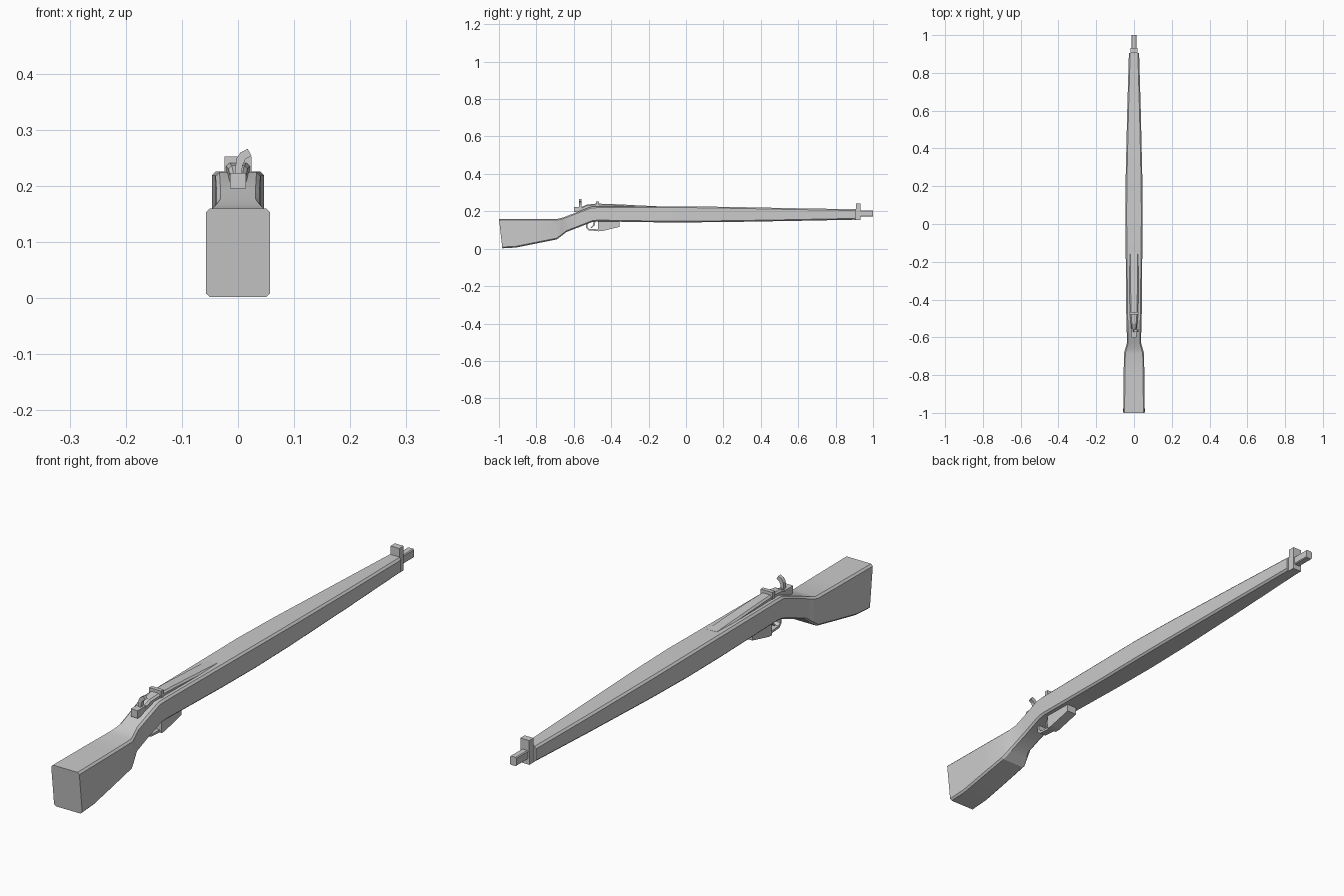
import bpy, bmesh
from math import radians


def finish(bm, name, smooth=False):
    bmesh.ops.recalc_face_normals(bm, faces=bm.faces)
    me = bpy.data.meshes.new(name)
    bm.to_mesh(me)
    bm.free()
    ob = bpy.data.objects.new(name, me)
    bpy.context.collection.objects.link(ob)
    if smooth:
        bpy.ops.object.select_all(action='DESELECT')
        ob.select_set(True)
        bpy.context.view_layer.objects.active = ob
        bpy.ops.object.shade_smooth_by_angle(angle=radians(25))
    return ob


def loft(name, sections, chamfer, smooth=False):
    """Chamfered boxes along y; section = (y_top, y_bottom, z_bottom, z_top, half_width)."""
    bm = bmesh.new()
    rings = []
    for yt, yb, z0, z1, w in sections:
        c = chamfer
        pts = [(-w + c, z0), (w - c, z0), (w, z0 + c), (w, z1 - c),
               (w - c, z1), (-w + c, z1), (-w, z1 - c), (-w, z0 + c)]
        rings.append([bm.verts.new((x, yb + (yt - yb) * (z - z0) / (z1 - z0), z))
                      for x, z in pts])
    for a, b in zip(rings, rings[1:]):
        for i in range(8):
            j = (i + 1) % 8
            bm.faces.new((a[i], a[j], b[j], b[i]))
    bm.faces.new(rings[0])
    bm.faces.new(rings[-1])
    return finish(bm, name, smooth)


def prism(name, pts, lo, hi, axis='x'):
    """Extrude a closed outline: (y, z) along x, or (x, z) along y."""
    bm = bmesh.new()
    place = (lambda p, d: (d, *p)) if axis == 'x' else (lambda p, d: (p[0], d, p[1]))
    a = [bm.verts.new(place(p, lo)) for p in pts]
    b = [bm.verts.new(place(p, hi)) for p in pts]
    for i in range(len(pts)):
        j = (i + 1) % len(pts)
        bm.faces.new((a[i], a[j], b[j], b[i]))
    bm.faces.new(a)
    bm.faces.new(b)
    return finish(bm, name)


def box(name, x, y0, y1, z0, z1):
    return prism(name, [(y0, z0), (y1, z0), (y1, z1), (y0, z1)], -x, x)


# wooden stock from butt to fore-end
loft("stock", [
    (-1.0, -0.982, 0.002, 0.160, 0.057),
    (-0.91, -0.91, 0.006, 0.160, 0.056),
    (-0.80, -0.80, 0.028, 0.160, 0.055),
    (-0.685, -0.69, 0.050, 0.160, 0.053),
    (-0.66, -0.665, 0.069, 0.166, 0.046),
    (-0.63, -0.64, 0.089, 0.177, 0.038),
    (-0.59, -0.58, 0.112, 0.193, 0.038),
    (-0.51, -0.50, 0.143, 0.224, 0.040),
    (-0.48, -0.47, 0.146, 0.226, 0.041),
    (-0.15, -0.15, 0.141, 0.226, 0.044),
    (0.05, 0.05, 0.141, 0.226, 0.046),
    (0.25, 0.25, 0.143, 0.223, 0.044),
    (0.60, 0.60, 0.149, 0.216, 0.036),
    (0.905, 0.905, 0.155, 0.211, 0.027)], 0.007, True)

# receiver wedge sunk in the stock
loft("receiver", [
    (-0.56, -0.56, 0.185, 0.222, 0.014),
    (-0.53, -0.53, 0.195, 0.236, 0.017),
    (-0.48, -0.48, 0.20, 0.241, 0.021),
    (-0.40, -0.40, 0.20, 0.239, 0.023),
    (-0.15, -0.15, 0.20, 0.2265, 0.025)], 0.006)
box("rear_sight", 0.024, -0.48, -0.465, 0.225, 0.252)
box("bolt_block", 0.014, -0.60, -0.53, 0.195, 0.223)

# curved bolt lever
prism("bolt_lever", [(-0.006, 0.218), (0.006, 0.218), (0.008, 0.236), (0.013, 0.247),
                     (0.024, 0.254), (0.017, 0.266), (0.004, 0.259), (-0.003, 0.248)],
      -0.572, -0.558, 'y')

# front sight, band and muzzle
box("front_band", 0.018, 0.90, 0.932, 0.153, 0.211)
box("front_sight", 0.018, 0.908, 0.933, 0.20, 0.242)
loft("muzzle", [(0.90, 0.90, 0.172, 0.204, 0.013),
                (1.0, 1.0, 0.172, 0.204, 0.013)], 0.003)

# magazine, trigger guard and trigger
prism("magazine", [(-0.47, 0.15), (-0.47, 0.093), (-0.45, 0.094), (-0.355, 0.117),
                   (-0.355, 0.15)], -0.02, 0.02)
prism("trigger_guard", [(-0.535, 0.14), (-0.535, 0.112), (-0.522, 0.098), (-0.465, 0.094),
                        (-0.465, 0.103), (-0.517, 0.106), (-0.526, 0.115), (-0.526, 0.14)],
      -0.013, 0.013)
prism("trigger", [(-0.492, 0.15), (-0.498, 0.125), (-0.510, 0.112), (-0.504, 0.110),
                  (-0.490, 0.123), (-0.482, 0.15)], -0.005, 0.005)
